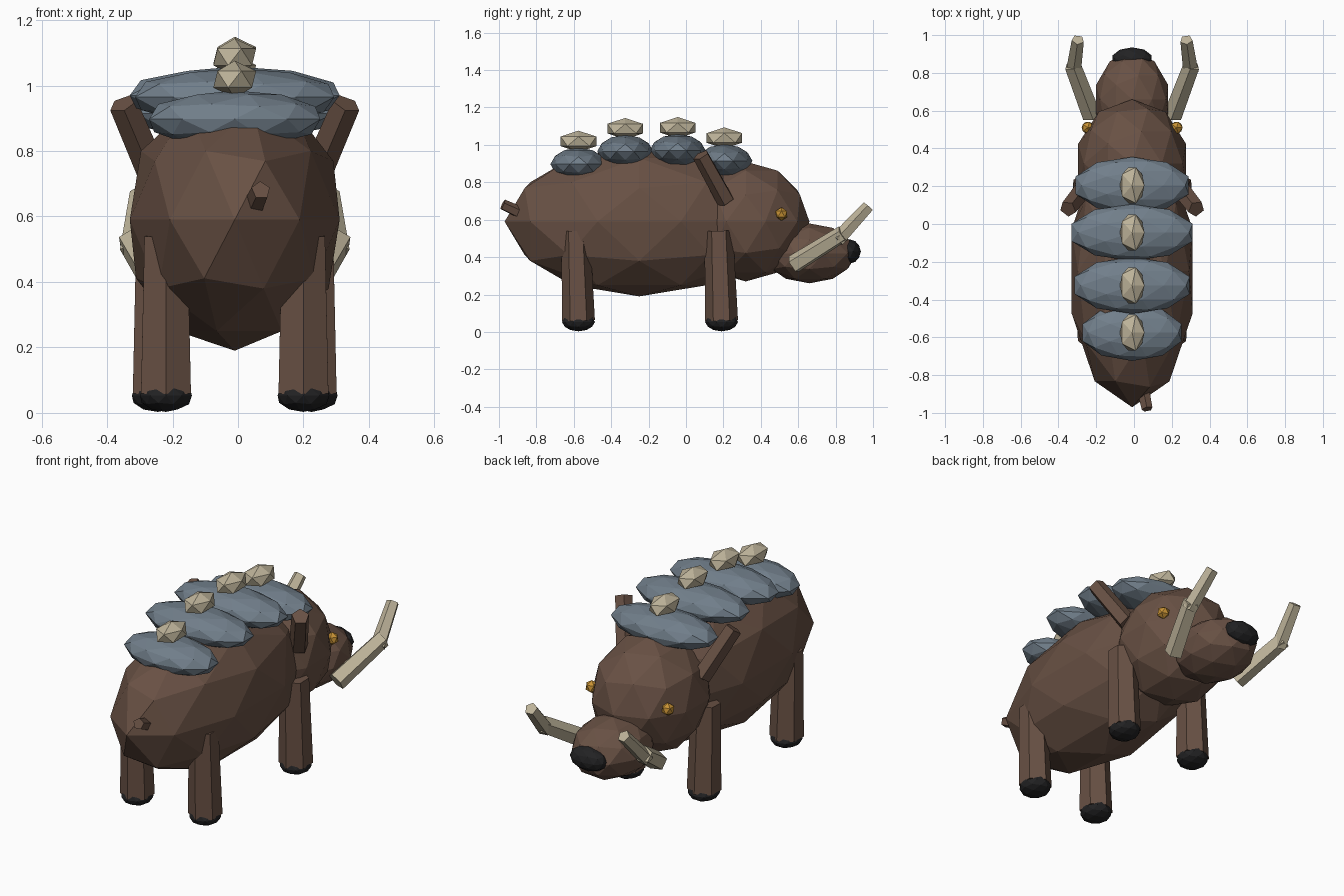
import bpy
from mathutils import Vector

cube = bpy.data.objects.get("Cube")
if cube:
    bpy.data.objects.remove(cube, do_unlink=True)

MID = -0.01  # centre line of the animal


def material(name, color):
    m = bpy.data.materials.new(name)
    m.use_nodes = True
    m.diffuse_color = (*color, 1)
    bsdf = next(n for n in m.node_tree.nodes if n.type == 'BSDF_PRINCIPLED')
    bsdf.inputs["Base Color"].default_value = (*color, 1)
    return m


hide = material("brown_hide", (0.14, 0.082, 0.058))
slate = material("slate_plate", (0.165, 0.21, 0.255))
bone = material("bone", (0.51, 0.45, 0.32))
black = material("black_horn", (0.016, 0.016, 0.017))
amber = material("amber_eye", (0.58, 0.29, 0.035))


def finish(name, mat):
    ob = bpy.context.object
    ob.name = name
    ob.data.materials.append(mat)
    return ob


def blob(name, mat, x, y, z, radii, detail=2):
    """Faceted ellipsoid."""
    bpy.ops.mesh.primitive_ico_sphere_add(subdivisions=detail, radius=1,
                                          location=(MID + x, y, z))
    bpy.context.object.scale = radii
    return finish(name, mat)


def limb(name, mat, start, end, r1, r2, sides=6):
    """Tapered prism between two points."""
    a, b = Vector(start), Vector(end)
    bpy.ops.mesh.primitive_cone_add(vertices=sides, radius1=r1, radius2=r2,
                                    depth=(b - a).length)
    ob = bpy.context.object
    ob.rotation_euler = (b - a).to_track_quat('Z', 'Y').to_euler()
    ob.location = (a + b) / 2 + Vector((MID, 0, 0))
    return finish(name, mat)


# Body, head and snout
blob("body", hide, 0, -0.25, 0.59, (0.337, 0.72, 0.40))
blob("head", hide, 0, 0.32, 0.59, (0.30, 0.34, 0.32))
blob("snout", hide, 0, 0.66, 0.42, (0.20, 0.25, 0.16))
blob("nose", black, 0, 0.875, 0.43, (0.108, 0.06, 0.065))

# Back plates, each with a bone knob
for i, (y, z, width) in enumerate([(0.205, 0.915, 0.315), (-0.045, 0.97, 0.337),
                                   (-0.325, 0.965, 0.32), (-0.575, 0.897, 0.275)]):
    blob(f"back_plate_{i + 1}", slate, 0, y, z, (width, 0.15, 0.088))
    blob(f"back_knob_{i + 1}", bone, 0, y, z + 0.122, (0.073, 0.112, 0.057), 1)

# Paired parts
for side, s in (("left", 1), ("right", -1)):
    blob(f"{side}_eye", amber, s * 0.235, 0.51, 0.63, (0.036,) * 3, 1)
    for end, x, y, top in (("front", 0.235, 0.19, 0.54), ("hind", 0.21, -0.575, 0.54)):
        limb(f"{side}_{end}_leg", hide, (s * x, y, 0.06), (s * x, y - 0.015, top),
             0.088, 0.076)
        blob(f"{side}_{end}_hoof", black, s * x, y, 0.053, (0.083, 0.088, 0.05))
    limb(f"{side}_ear", hide, (s * 0.235, 0.215, 0.70), (s * 0.34, 0.08, 0.945),
         0.05, 0.046, 5)
    limb(f"{side}_tusk_base", bone, (s * 0.215, 0.575, 0.36), (s * 0.315, 0.84, 0.525),
         0.052, 0.046, 5)
    limb(f"{side}_tusk_tip", bone, (s * 0.31, 0.81, 0.49), (s * 0.287, 0.975, 0.67),
         0.042, 0.034, 5)

# Tail
limb("tail", hide, (0.055, -0.86, 0.625), (0.08, -0.98, 0.68), 0.035, 0.03, 5)
